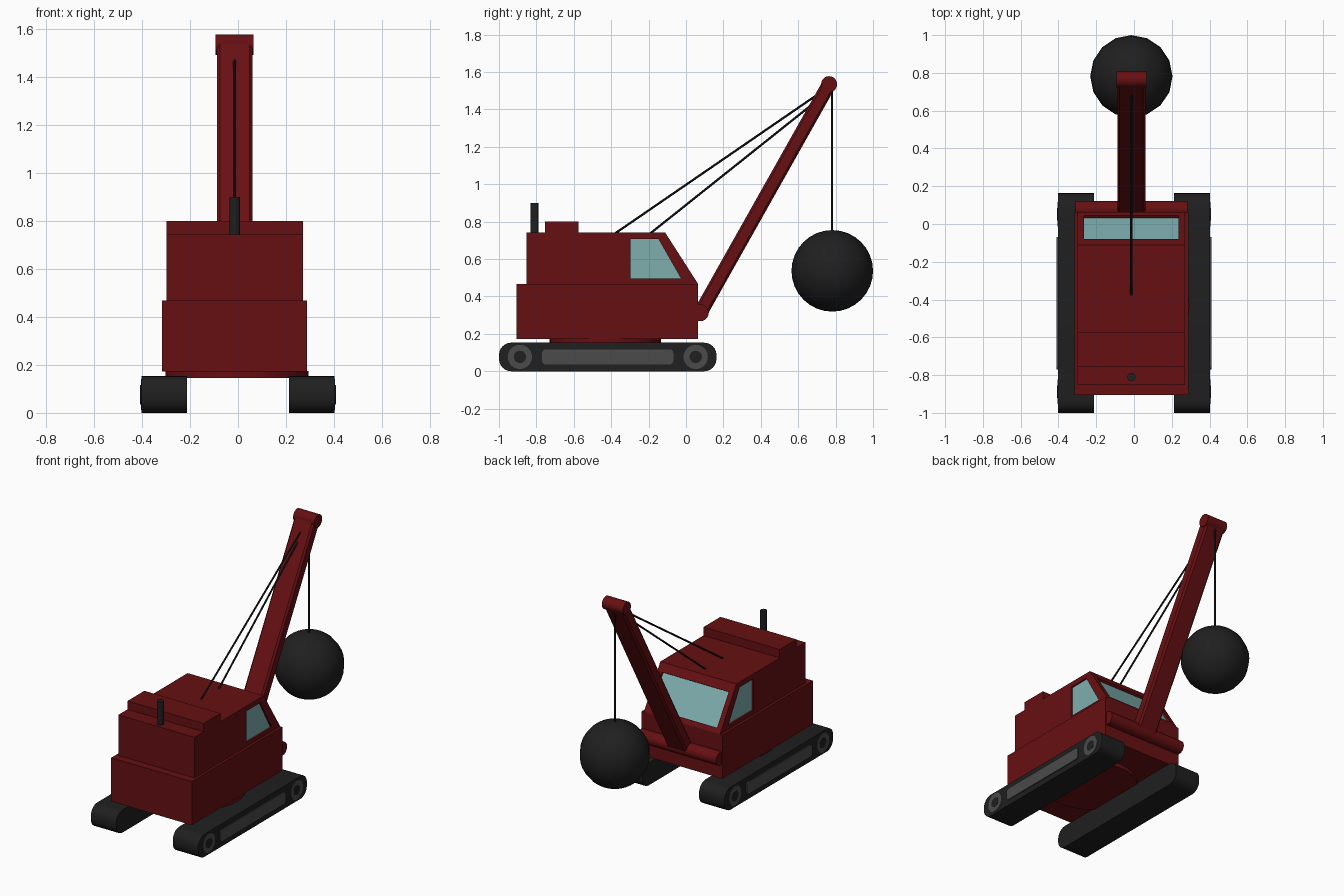
import bpy, bmesh, math
from mathutils import Vector

if "Cube" in bpy.data.objects:
    bpy.data.objects.remove(bpy.data.objects["Cube"])

CX = -0.014  # the upper works sit slightly off the track centre line


def mat(name, r, g, b):
    m = bpy.data.materials.new(name)
    m.diffuse_color = (r, g, b, 1)
    m.use_nodes = True
    m.node_tree.nodes["Principled BSDF"].inputs["Base Color"].default_value = m.diffuse_color
    return m


RED = mat("red_paint", 0.135, 0.005, 0.006)
BLACK = mat("black_rubber", 0.014, 0.014, 0.014)
GREY = mat("grey_metal", 0.07, 0.07, 0.07)
GLASS = mat("glass", 0.21, 0.42, 0.42)


def finish(name, bm, material, smooth=False):
    bmesh.ops.recalc_face_normals(bm, faces=bm.faces)
    me = bpy.data.meshes.new(name)
    bm.to_mesh(me)
    bm.free()
    ob = bpy.data.objects.new(name, me)
    bpy.context.collection.objects.link(ob)
    if material:
        me.materials.append(material)
    if smooth:
        bpy.ops.object.select_all(action='DESELECT')
        ob.select_set(True)
        bpy.context.view_layer.objects.active = ob
        bpy.ops.object.shade_smooth_by_angle(angle=math.radians(35))
    return ob


def prism(name, profile, x0, x1, material, smooth=False):
    """Extrude a (y, z) outline along x."""
    bm = bmesh.new()
    f = bm.faces.new([bm.verts.new((x0, y, z)) for y, z in profile])
    ext = bmesh.ops.extrude_face_region(bm, geom=[f])["geom"]
    bmesh.ops.translate(bm, vec=(x1 - x0, 0, 0),
                        verts=[v for v in ext if isinstance(v, bmesh.types.BMVert)])
    return finish(name, bm, material, smooth)


def box(name, x0, x1, y0, y1, z0, z1, material):
    return prism(name, [(y0, z0), (y1, z0), (y1, z1), (y0, z1)], x0, x1, material)


def rod(name, a, b, r, material, n=16):
    a, b = Vector(a), Vector(b)
    bm = bmesh.new()
    bmesh.ops.create_cone(bm, cap_ends=True, segments=n, radius1=r, radius2=r,
                          depth=(b - a).length)
    rot = (b - a).to_track_quat('Z', 'Y').to_matrix()
    bmesh.ops.rotate(bm, matrix=rot, verts=bm.verts)
    bmesh.ops.translate(bm, vec=(a + b) / 2, verts=bm.verts)
    return finish(name, bm, material, True)


def rounded(y0, y1, z0, z1, r, n=6):
    pts = []
    for i, (cy, cz) in enumerate([(y1 - r, z1 - r), (y0 + r, z1 - r),
                                  (y0 + r, z0 + r), (y1 - r, z0 + r)]):
        for k in range(n + 1):
            t = math.pi / 2 * (i + k / n)
            pts.append((cy + r * math.cos(t), cz + r * math.sin(t)))
    return pts


# Tracks with side plates and wheel hubs
for s, side in ((1, "right"), (-1, "left")):
    prism(f"track_{side}", rounded(-1, 0.163, 0, 0.153, 0.066), s * 0.212, s * 0.402, BLACK, True)
    prism(f"track_plate_{side}", rounded(-0.77, -0.068, 0.036, 0.117, 0.02, 3),
          s * 0.39, s * 0.409, GREY)
    for y, end in ((-0.888, "rear"), (0.052, "front")):
        rod(f"wheel_{end}_{side}", (s * 0.39, y, 0.077), (s * 0.405, y, 0.077), 0.065, GREY, 24)
        rod(f"wheel_hub_{end}_{side}", (s * 0.39, y, 0.077), (s * 0.4065, y, 0.077), 0.033, BLACK, 24)

# Turntable and lower body
rod("turntable", (-0.004, -0.432, 0.145), (-0.004, -0.432, 0.175), 0.298, RED, 32)
box("lower_body", CX - 0.302, CX + 0.302, -0.905, 0.063, 0.173, 0.468, RED)

# Cab and engine housing with sloped front
XL, XR = CX - 0.285, CX + 0.285
cab = prism("cab", [(-0.852, 0.46), (0.063, 0.46), (0.063, 0.47), (-0.112, 0.743), (-0.852, 0.743)],
            XL, XR, RED)
box("roof_box", XL, XR, -0.755, -0.575, 0.735, 0.80, RED)
rod("exhaust", (CX, -0.81, 0.735), (CX, -0.81, 0.9), 0.022, BLACK, 12)

# Recessed windows: a pocket cutter and a pane for each opening
top, low = Vector((-0.08, 0.693)), Vector((0.045, 0.498))
d = (low - top).normalized()
normal = Vector((-d.y, d.x))


def slab(outer, inner):
    return [top + normal * outer, low + normal * outer, low + normal * inner, top + normal * inner]


side_win = [(-0.297, 0.708), (-0.148, 0.708), (-0.026, 0.495), (-0.297, 0.495)]
cutters = [
    prism("windshield_cutter", slab(0.03, -0.02), CX - 0.25, CX + 0.25, None),
    prism("window_cutter_left", side_win, XL - 0.03, XL + 0.016, None),
    prism("window_cutter_right", side_win, XR - 0.016, XR + 0.03, None)]
for c in cutters:
    c.hide_render = True
    c.hide_viewport = True
    m = cab.modifiers.new(c.name, 'BOOLEAN')
    m.operation = 'DIFFERENCE'
    m.solver = 'EXACT'
    m.object = c
prism("windshield", slab(-0.016, -0.024), CX - 0.25, CX + 0.25, GLASS)
prism("window_left", side_win, XL + 0.012, XL + 0.02, GLASS)
prism("window_right", side_win, XR - 0.02, XR - 0.012, GLASS)

# Boom: chamfered beam between a foot roller and a head roller
foot, head = Vector((CX, 0.077, 0.313)), Vector((CX, 0.765, 1.535))
w, h, c = 0.074, 0.038, 0.012
bm = bmesh.new()
axis = (head - foot).normalized()
up = Vector((1, 0, 0)).cross(axis)
section = [(w, h - c), (w - c, h), (c - w, h), (-w, h - c),
           (-w, c - h), (c - w, -h), (w - c, -h), (w, c - h)]
f = bm.faces.new([bm.verts.new(foot + Vector((x, 0, 0)) + up * v) for x, v in section])
ext = bmesh.ops.extrude_face_region(bm, geom=[f])["geom"]
bmesh.ops.translate(bm, vec=head - foot,
                    verts=[v for v in ext if isinstance(v, bmesh.types.BMVert)])
finish("boom", bm, RED)
X = Vector((1, 0, 0))
rod("boom_foot_roller", foot - X * 0.296, foot + X * 0.296, 0.045, RED, 20)
rod("boom_head_roller", head - X * 0.079, head + X * 0.079, 0.043, RED, 20)

# Cables
rod("rear_stay_cable", (CX, -0.378, 0.738), (CX, 0.74, 1.505), 0.006, BLACK, 8)
rod("front_stay_cable", (CX, -0.19, 0.738), (CX, 0.71, 1.455), 0.006, BLACK, 8)
rod("ball_cable", (CX, 0.78, 0.74), (CX, 0.78, 1.515), 0.006, BLACK, 8)

# Wrecking ball
bm = bmesh.new()
bmesh.ops.create_uvsphere(bm, u_segments=16, v_segments=16, radius=0.218)
bmesh.ops.translate(bm, vec=(CX, 0.782, 0.537), verts=bm.verts)
finish("wrecking_ball", bm, BLACK, True)
